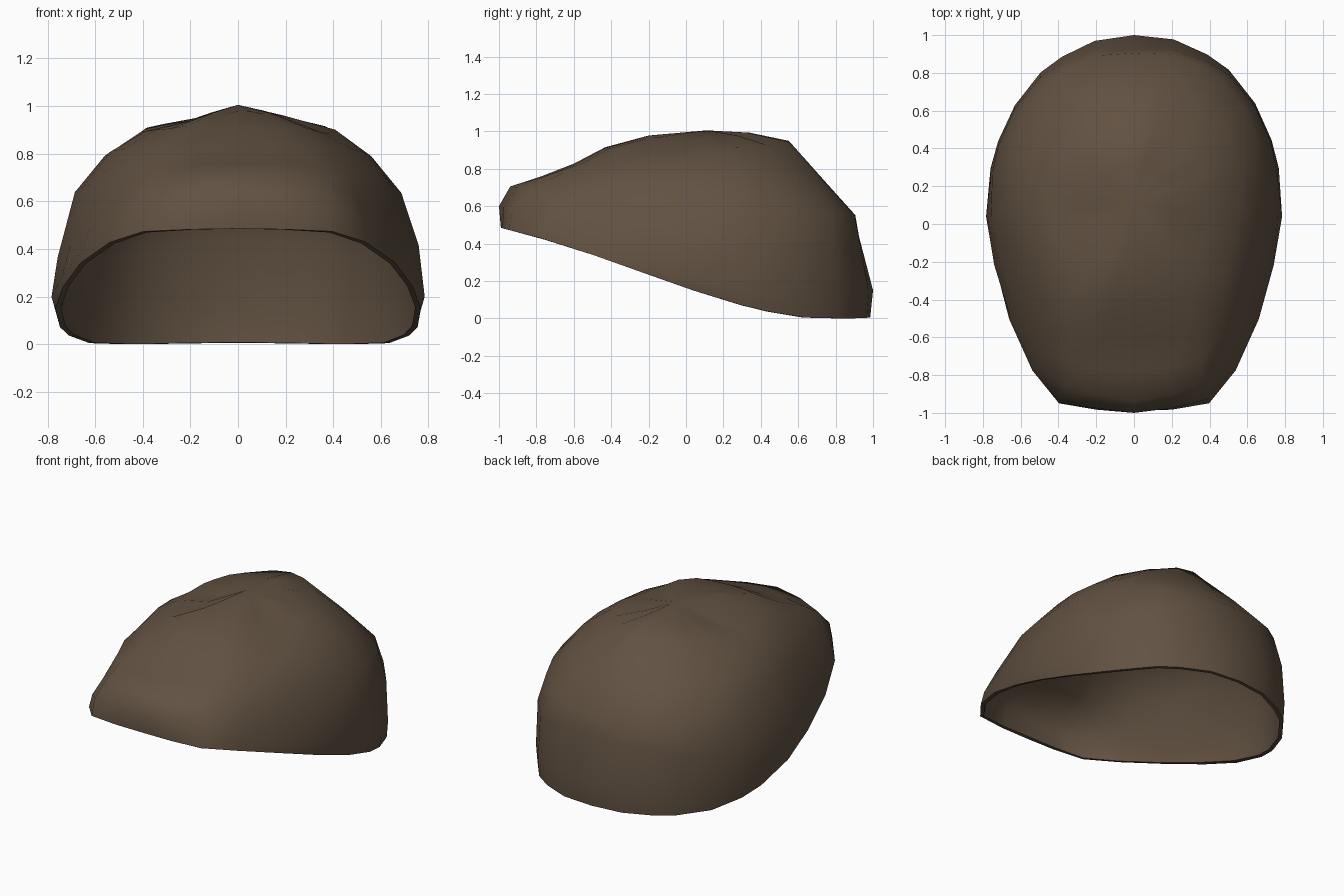
import bpy, bmesh, random

if "Cube" in bpy.data.objects:
    bpy.data.objects.remove(bpy.data.objects["Cube"])

random.seed(4)

# One colour
brown = bpy.data.materials.new("dark_brown")
brown.diffuse_color = (0.120, 0.083, 0.054, 1)
brown.use_nodes = True
brown.node_tree.nodes["Principled BSDF"].inputs["Base Color"].default_value = brown.diffuse_color

# Right half of the unit outline seen from above, front to back
half = [(0, -1), (.26, -.985), (.51, -.945), (.69, -.77), (.85, -.5), (.95, -.22),
        (1, .04), (.985, .3), (.94, .45), (.83, .65), (.65, .83), (.5, .91),
        (.27, .985), (0, 1)]
outline = half + [(-x, y) for x, y in half[-2:0:-1]]

# Rings from rim to crown: front y, back y, half width, front z, side z, back z,
# rim droop, bumpiness, front corner fullness, back corner fullness
rings = [(-.99, .985, .768, .485, .14, .005, -.1, 0, .015, -.005),
         (-1.0, 1.0, .785, .60, .19, .15, -.07, 0, -.02, -.015),
         (-.94, .925, .757, .705, .41, .44, -.03, .003, -.05, .025),
         (-.78, .905, .685, .755, .63, .555, 0, .004, -.01, .015),
         (-.60, .755, .56, .83, .79, .72, 0, .005, 0, 0),
         (-.44, .55, .41, .915, .895, .945, 0, .008, 0, -.06),
         (-.20, .34, .20, .975, .95, .99, 0, .008, 0, -.10)]


def height(v, front, side, back, droop):
    """Smooth height along the ring, matching the front, side and back values."""
    m = .1
    q = (front * (v - m) * (v - 1) / ((-1 - m) * -2)
         + side * (v + 1) * (v - 1) / ((m + 1) * (m - 1))
         + back * (v + 1) * (v - m) / (2 * (1 - m)))
    return max(0, q + droop * (v - v ** 3))


bm = bmesh.new()
loops = []
for front, back, width, zf, zs, zb, droop, bump, cf, cb in rings:
    loop = []
    for u, v in outline:
        corner = (cb - (.015 if u < 0 else 0)) if v > 0 else cf
        s = 1 + corner * 2 * abs(u * v)
        y = (front + back) / 2 + s * v * (back - front) / 2
        z = height(v, zf, zs, zb, droop) + random.uniform(-bump, bump)
        loop.append(bm.verts.new((u * width * s, y, z)))
    loops.append(loop)

# Skin the rings, leaving the underside open
n = len(outline)
for low, high in zip(loops, loops[1:]):
    for i in range(n):
        j = (i + 1) % n
        bm.faces.new((low[i], low[j], high[j], high[i]))

# Crown
peak = bm.verts.new((0, .11, 1.005))
for i in range(n):
    bm.faces.new((loops[-1][i], loops[-1][(i + 1) % n], peak))

# Shallow hollow at the back right of the crown, and a flatter left side
for v in bm.verts:
    d = ((v.co.x - .18) ** 2 + (v.co.y - .38) ** 2) ** .5
    if v.co.z > .8 and d < .16:
        v.co.z -= .03 * (1 - d / .16)
for i in range(n):
    lean = max(0, -outline[i][0]) ** 2
    loops[2][i].co.z -= .05 * lean
    loops[6][i].co.z -= .02 * lean

bmesh.ops.recalc_face_normals(bm, faces=bm.faces)
for f in bm.faces:
    f.smooth = True
mesh = bpy.data.meshes.new("hair_cap")
bm.to_mesh(mesh)
bm.free()
mesh.materials.append(brown)
cap = bpy.data.objects.new("hair_cap", mesh)
bpy.context.collection.objects.link(cap)

# Thin wall with a crisp rim
wall = cap.modifiers.new("wall", 'SOLIDIFY')
wall.thickness = .024
wall.offset = -1
bpy.context.view_layer.objects.active = cap
cap.select_set(True)
bpy.ops.object.modifier_apply(modifier="wall")
bpy.ops.object.shade_smooth_by_angle(angle=.9)
